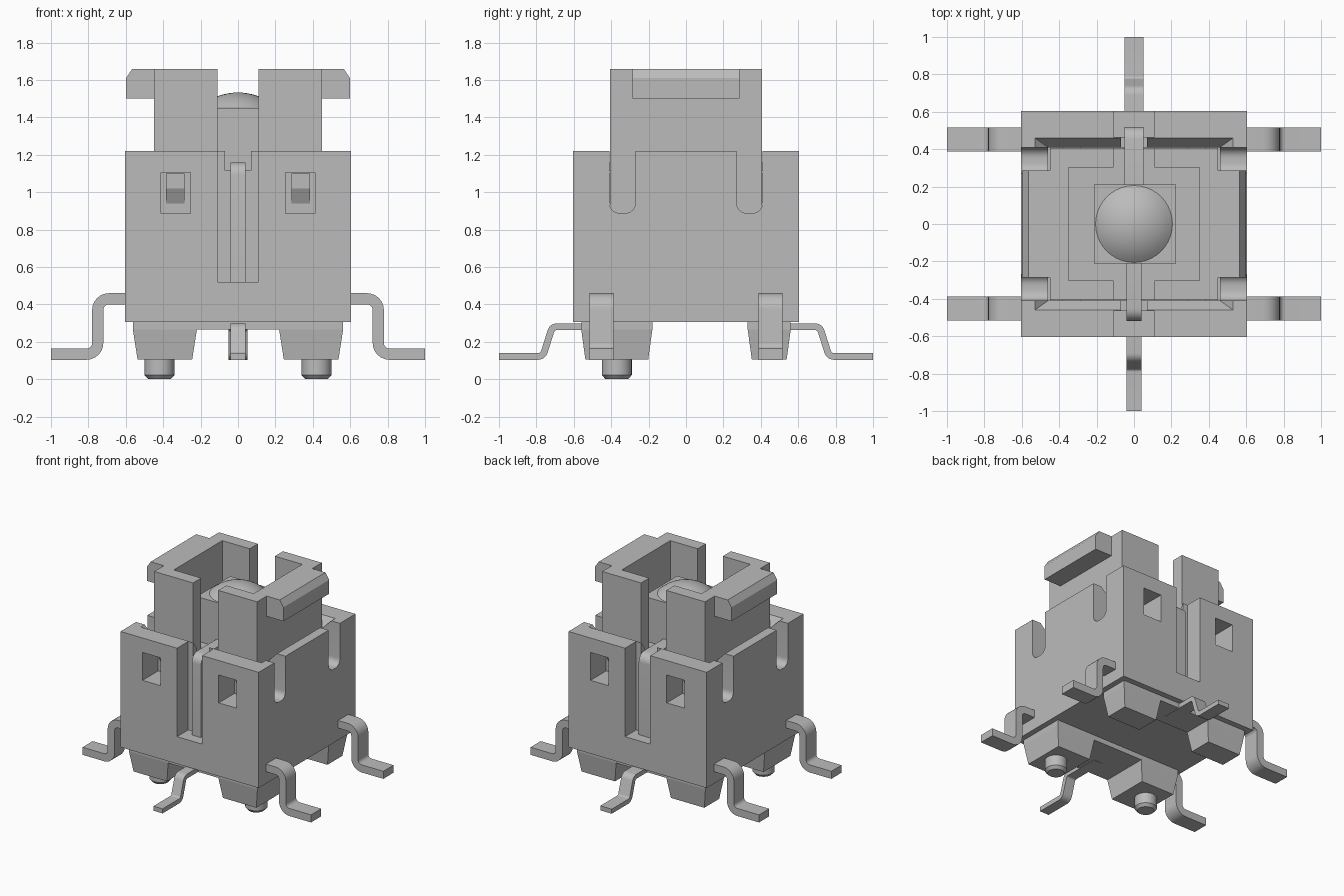
import bpy, bmesh, math
from mathutils import Vector

if "Cube" in bpy.data.objects:
    bpy.data.objects.remove(bpy.data.objects["Cube"], do_unlink=True)

grey = bpy.data.materials.new("light grey")
grey.use_nodes = True
grey.diffuse_color = (0.5, 0.5, 0.5, 1)
grey.node_tree.nodes["Principled BSDF"].inputs["Base Color"].default_value = (0.5, 0.5, 0.5, 1)


def finish(name, bm, smooth=False):
    bmesh.ops.recalc_face_normals(bm, faces=bm.faces)
    me = bpy.data.meshes.new(name)
    bm.to_mesh(me)
    bm.free()
    me.materials.append(grey)
    ob = bpy.data.objects.new(name, me)
    bpy.context.collection.objects.link(ob)
    if smooth:
        shade(ob)
    return ob


def shade(ob):
    bpy.ops.object.select_all(action='DESELECT')
    bpy.context.view_layer.objects.active = ob
    ob.select_set(True)
    bpy.ops.object.shade_smooth_by_angle(angle=math.radians(30))


def loft(name, loops, smooth=False):
    """Closed solid through matching rings of 3D points."""
    bm = bmesh.new()
    rings = [[bm.verts.new(p) for p in loop] for loop in loops]
    n = len(rings[0])
    for a, b in zip(rings, rings[1:]):
        for i in range(n):
            j = (i + 1) % n
            bm.faces.new((a[i], a[j], b[j], b[i]))
    bm.faces.new(rings[0])
    bm.faces.new(rings[-1])
    return finish(name, bm, smooth)


def rect(x0, x1, y0, y1, z):
    return [(x0, y0, z), (x1, y0, z), (x1, y1, z), (x0, y1, z)]


def box(name, x0, x1, y0, y1, z0, z1):
    return loft(name, [rect(x0, x1, y0, y1, z0), rect(x0, x1, y0, y1, z1)])


def prism(name, pts, axis, lo, hi, smooth=False):
    """Profile extruded along x (points are y,z) or along y (points are x,z)."""
    put = (lambda p, t: (t, p[0], p[1])) if axis == 'x' else (lambda p, t: (p[0], t, p[1]))
    return loft(name, [[put(p, t) for p in pts] for t in (lo, hi)], smooth)


def lathe(name, profile, cx, cy, n=40):
    rings = [[(cx + r * math.cos(k * math.tau / n), cy + r * math.sin(k * math.tau / n), z)
              for k in range(n)] for r, z in profile]
    return loft(name, rings, True)


def strip(pts, radius, t, steps=6):
    """Outline of a bent metal strip of thickness t along a path with round bends."""
    pts = [Vector(p) for p in pts]
    path = [pts[0]]
    for a, b, c in zip(pts, pts[1:], pts[2:]):
        u, v = (a - b).normalized(), (c - b).normalized()
        half = u.angle(v) / 2
        centre = b + (u + v).normalized() * radius / math.sin(half)
        d = radius / math.tan(half)
        s, e = b + u * d - centre, b + v * d - centre
        ang = s.angle(e)
        for k in range(steps + 1):
            f = k / steps
            path.append(centre + (s * math.sin((1 - f) * ang) + e * math.sin(f * ang)) / math.sin(ang))
    path.append(pts[-1])
    left, right = [], []
    for i, p in enumerate(path):
        d = (path[min(i + 1, len(path) - 1)] - path[max(i - 1, 0)]).normalized()
        nrm = Vector((-d.y, d.x)) * t / 2
        left.append(p + nrm)
        right.append(p - nrm)
    return [tuple(p) for p in left + right[::-1]]


def cut(ob, cutters):
    for c in cutters:
        m = ob.modifiers.new("cut", 'BOOLEAN')
        m.operation, m.solver, m.object = 'DIFFERENCE', 'EXACT', c
        bpy.context.view_layer.objects.active = ob
        bpy.ops.object.modifier_apply(modifier=m.name)
        bpy.data.objects.remove(c, do_unlink=True)


# Housing with a well, chamfered mouth, side slots, latch windows and lead grooves
housing = box("housing", -0.605, 0.605, -0.605, 0.605, 0.305, 1.22)
cutters = [loft("well", [rect(-0.46, 0.46, -0.41, 0.41, 0.5),
                         rect(-0.46, 0.46, -0.41, 0.41, 1.15),
                         rect(-0.53, 0.53, -0.46, 0.46, 1.22),
                         rect(-0.53, 0.53, -0.46, 0.46, 1.3)])]
for sy in (-1, 1):
    # U-shaped slot with rounded lower corners
    u = [(0.27, 1.3)]
    for cy, start in ((0.325, math.pi), (0.355, 1.5 * math.pi)):
        for k in range(7):
            a = start + k * math.pi / 12
            u.append((cy + 0.055 * math.cos(a), 0.943 + 0.055 * math.sin(a)))
    u.append((0.41, 1.3))
    u = [(sy * y, z) for y, z in u]
    for sx in (-1, 1):
        cutters.append(prism("slot", u, 'x', *sorted((sx * 0.44, sx * 0.7))))
        x0, x1 = sorted((sx * 0.255, sx * 0.412))
        cutters.append(box("window", x0, x1, *sorted((sy * 0.35, sy * 0.7)), 0.885, 1.105))
    cutters.append(box("groove", -0.11, 0.11, *sorted((sy * 0.465, sy * 0.7)), 0.52, 1.3))
    cutters.append(box("notch", -0.07, 0.07, *sorted((sy * 0.35, sy * 0.55)), 1.115, 1.3))
cut(housing, cutters)
shade(housing)

# Plunger: open-topped box split by a front-to-back slot
plunger = box("plunger", -0.45, 0.45, -0.405, 0.405, 0.52, 1.66)
cut(plunger, [box("hollow", -0.35, 0.35, -0.303, 0.303, 1.1, 1.8),
              box("split", -0.11, 0.11, -0.6, 0.6, 1.1, 1.8)])

# Hooks on the plunger sides, latches on its front and back
hook = [(0.44, 1.5), (0.598, 1.5), (0.598, 1.61), (0.565, 1.66), (0.44, 1.66)]
latch = [(0.39, 0.94), (0.405, 0.94), (0.445, 1.02), (0.445, 1.1), (0.39, 1.1)]
for sx, side in ((-1, "right"), (1, "left")):
    prism(side + "_hook", [(sx * x, z) for x, z in hook], 'y', -0.285, 0.285)
    for sy, end in ((-1, "front"), (1, "back")):
        prism(f"{end}_{side}_latch", [(sy * y, z) for y, z in latch], 'x',
              *sorted((sx * 0.285, sx * 0.385)))

# Lamp body and domed lens
box("lamp_body", -0.215, 0.225, -0.21, 0.21, 1.05, 1.45)
R = 0.303
a_max = math.asin(0.205 / R)
dome = [(R * math.sin(a_max * (1 - k / 8)) + 0.0005, 1.533 - R + R * math.cos(a_max * (1 - k / 8)))
        for k in range(9)]
lathe("lamp_dome", dome, 0, 0)

# Side terminals
leg = strip([(0.58, 0.43), (0.75, 0.43), (0.75, 0.134), (1.0, 0.134)], 0.06, 0.06)
for sx, side in ((-1, "right"), (1, "left")):
    for sy, end in ((-1, "front"), (1, "back")):
        prism(f"{end}_{side}_terminal", [(sx * x, z) for x, z in leg], 'y',
              *sorted((sy * 0.388, sy * 0.515)), smooth=True)

# Lamp leads: upper part bends into the groove, lower part runs out to the board
upper = strip([(0.18, 1.137), (0.497, 1.137), (0.497, 0.5)], 0.045, 0.045)
lower = strip([(0.4, 0.281), (0.715, 0.281), (0.765, 0.122), (1.0, 0.122)], 0.035, 0.036)
for sy, end, w in ((-1, "front", 0.04), (1, "back", 0.05)):
    prism(end + "_lead_upper", [(sy * y, z) for y, z in upper], 'x', -w, w, smooth=True)
    prism(end + "_lead_lower", [(sy * y, z) for y, z in lower], 'x', -w, w, smooth=True)

# Tapered feet, joining bars and locating pegs
for end, y0, y1 in (("front", -0.56, -0.18), ("back", 0.33, 0.56)):
    for sx, side in ((-1, "right"), (1, "left")):
        xa, xb = sorted((sx * 0.22, sx * 0.562))
        loft(f"{end}_{side}_foot", [
            rect(xa + 0.025, xb - 0.025, y0 + 0.022, y1 - 0.022, 0.105),
            rect(xa, xb, y0, y1, 0.265),
            rect(xa, xb, y0, y1, 0.31)])
    box(end + "_bar", -0.23, 0.23, y0, y1, 0.265, 0.31)
for sx, side in ((-1, "right"), (1, "left")):
    lathe(side + "_peg", [(0.06, 0.0), (0.08, 0.022), (0.08, 0.12)], sx * 0.42, -0.37, 32)
